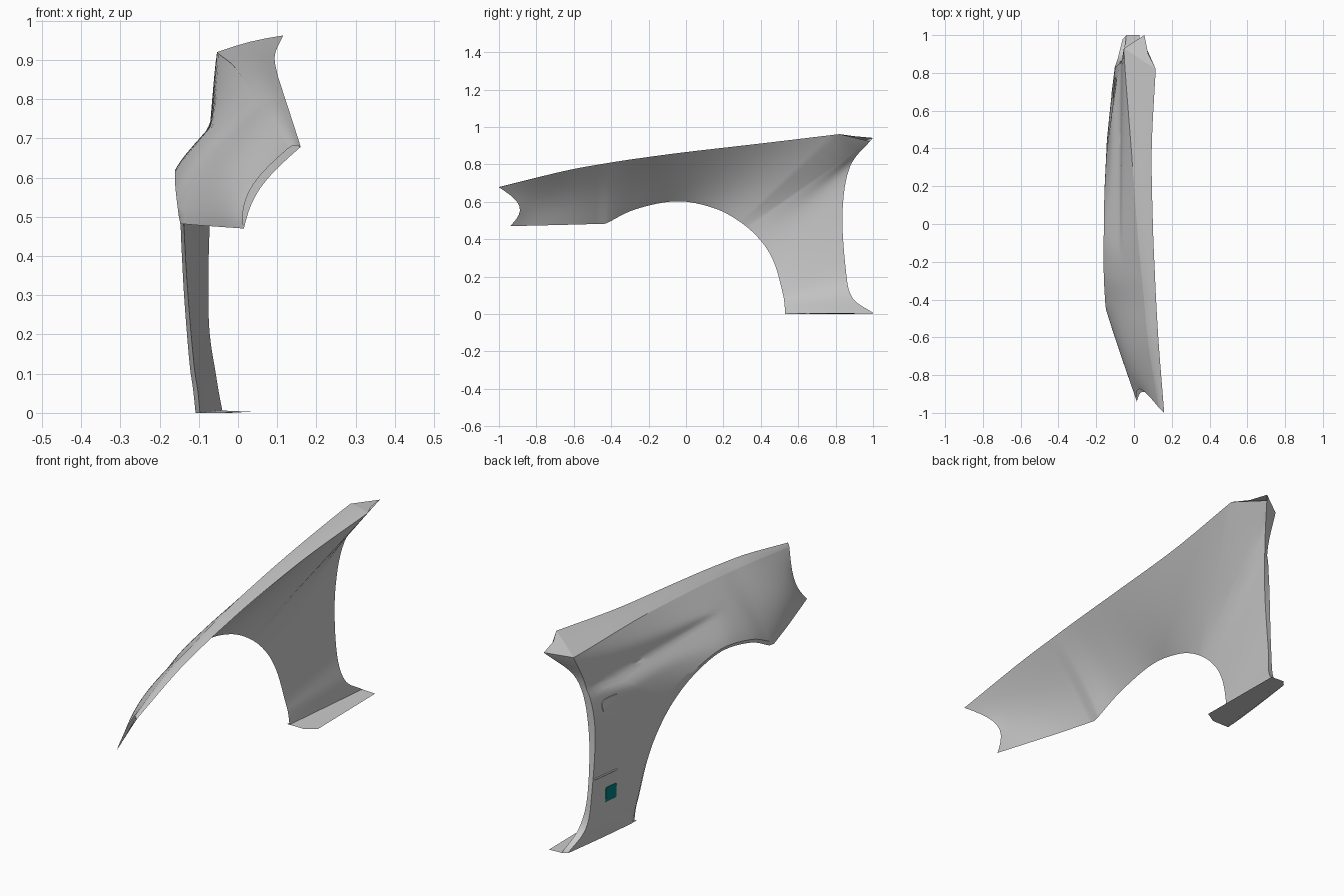
import bpy, bmesh, math
from mathutils import Vector
from mathutils.bvhtree import BVHTree

if "Cube" in bpy.data.objects:
    bpy.data.objects.remove(bpy.data.objects["Cube"])


def spline(pts, c, sharp=()):
    """Catmull-Rom through pts at column position c, with corners at 'sharp'."""
    pts = [Vector(p) for p in pts]
    i = min(int(c), len(pts) - 2)
    t = c - i
    b, d = pts[i], pts[i + 1]
    a = 2 * b - d if i == 0 or i in sharp else pts[i - 1]
    e = 2 * d - b if i + 2 >= len(pts) or i + 1 in sharp else pts[i + 2]
    return 0.5 * (2 * b + (d - a) * t + (2 * a - 5 * b + 4 * d - e) * t * t
                  + (3 * b - a - 3 * d + e) * t ** 3)


def make(name, verts, faces, smooth=True):
    me = bpy.data.meshes.new(name)
    me.from_pydata([tuple(v) for v in verts], [], faces)
    me.update()
    ob = bpy.data.objects.new(name, me)
    bpy.context.collection.objects.link(ob)
    if smooth:
        bpy.ops.object.select_all(action='DESELECT')
        ob.select_set(True)
        bpy.context.view_layer.objects.active = ob
        bpy.ops.object.shade_smooth_by_angle(angle=math.radians(30))
    return ob


def grid(cols, rows, fn, flip=False):
    """Surface fn(column, row) with its normal facing outward."""
    n = len(rows)
    verts = [fn(c, r) for c in cols for r in rows]
    faces = [(i * n + j, i * n + j + 1, (i + 1) * n + j + 1, (i + 1) * n + j)
             for i in range(len(cols) - 1) for j in range(n - 1)]
    return verts, [f[::-1] for f in faces] if flip else faces


# Lower edge (nose bottom, then wheel arch) and matching crease / rear edge
LOWER = [(.015, -.94, .47), (-.085, -.65, .477), (-.156, -.43, .483), (-.166, -.27, .56),
         (-.168, -.05, .603), (-.162, .15, .566), (-.152, .3, .485), (-.146, .41, .38),
         (-.138, .475, .265), (-.125, .515, .12), (-.116, .526, .06), (-.11, .53, 0)]
UPPER = [(.13, -.97, .676), (.078, -.65, .75), (.055, -.42, .788), (.038, -.25, .815),
         (.015, 0, .848), (-.015, .4, .888), (-.058, .93, .92), (-.075, .857, .76),
         (-.1, .833, .55), (-.095, .85, .25), (-.085, .88, .09), (-.06, .98, .002)]
# Inner edges of the hood-side ledge and the door-side return
HOOD = [(.16, -1, .678), (.132, -.65, .765), (.118, -.42, .807), (.11, -.25, .833),
        (.1, 0, .866), (.094, .4, .912), (.115, .82, .962)]
DOOR = [(.055, 1, .942), (-.035, .878, .79), (-.068, .837, .55),
        (-.075, .853, .25), (-.055, .888, .09), (-.04, 1, .006)]
CORNER, ARCH, LIP = 6, 2, .013


def scoop(p, c, t):
    """Headlamp cut-out and full cheek at the nose."""
    bow = math.sin(math.pi * t)
    p.y += .08 * bow * max(0, 1 - c) ** 2
    p.x -= .03 * bow * max(0, 1 - c / 4)
    return p


def side(c, t):
    a, b = spline(LOWER, c, {ARCH}), spline(UPPER, c, {CORNER})
    p = a.lerp(b, t)
    p.x = a.x + (b.x - a.x) * t ** 1.25
    scoop(p, c, t)
    # hollow shoulder above the wheel-arch flare (soft maximum with a limit line)
    lim = -.072 + (p.z - .73) * (.9 if p.z < .73 else .08)
    d = p.x - lim
    p.x = .5 * (p.x + lim + math.sqrt(d * d + .008 ** 2))
    if t == 0 and c >= ARCH:
        p.x += LIP                                 # turned-in arch lip
    return p


def ledge(c, t):
    p = side(c, 1).lerp(spline(HOOD, c), t)
    p.z += .005 * math.sin(math.pi * t)
    return p


def door(c, t):
    return side(c, 1).lerp(spline(DOOR, c - CORNER), t)


def inner(c, t):
    top = spline(HOOD, c) if c <= CORNER else spline(DOOR, c - CORNER)
    return scoop(side(c, 0).lerp(top, t), c, t)


steps = [i / 8 for i in range(89)]
rows = [0, .07] + [.07 + .93 * i / 20 for i in range(1, 21)]

# Outer panel and the inner skin that closes the body
sv, sf = grid(steps, rows, side)
make("outer_panel", sv, sf)
make("inner_skin", *grid(steps, [i / 10 for i in range(11)], inner, True))

# Top ledge beside the hood, with its pointed rear corner
lv, lf = grid([s for s in steps if s <= CORNER], [0, .25, .5, .75, 1], ledge)
n = len(lv)
lv += [Vector(DOOR[0]), Vector((.075, .9, .951))]
lf.append((n - 5, n, n + 1, n - 1, n - 2, n - 3, n - 4))
make("hood_ledge", lv, lf)

# Return flange along the door opening
make("door_flange", *grid([s for s in steps if s >= CORNER], [0, .5, 1], door))

# Flat flange under the sill
sill = [(-.11, .53, 0), (-.02, .53, 0), (.033, .56, .003), (.028, 1, .003),
        (-.04, 1, .006), (-.06, .98, .002)]
make("sill_flange", sill, [tuple(reversed(range(6)))], False)

# Details projected onto the outer panel
tree = BVHTree.FromPolygons(sv, sf)


def on_panel(y, z, lift):
    hit = tree.ray_cast(Vector((-1, y, z)), Vector((1, 0, 0)))[0]
    return Vector(((hit.x if hit else -.11) - lift, y, z))


def patch(name, y, z, w, h, power, lift):
    """Rounded-rectangle plate following the panel."""
    ring = []
    for k in range(32):
        a = 2 * math.pi * (k + .5) / 32
        ca, sa = math.cos(a), math.sin(a)
        ring.append((y + w / 2 * math.copysign(abs(ca) ** power, ca),
                     z + h / 2 * math.copysign(abs(sa) ** power, sa)))
    m = len(ring)
    verts = [on_panel(*q, 0) for q in ring] + [on_panel(*q, lift) for q in ring]
    verts.append(on_panel(y, z, lift))
    faces = []
    for k in range(m):
        j = (k + 1) % m
        faces += [(k, m + k, m + j, j), (m + k, 2 * m, m + j)]
    return make(name, verts, faces)


patch("side_repeater", .72, .636, .11, .06, .5, .004)
plate = patch("side_plate", .725, .21, .07, .07, .12, .002)
mat = bpy.data.materials.new("teal")
mat.diffuse_color = (0, .2, .21, 1)
mat.use_nodes = True
mat.node_tree.nodes["Principled BSDF"].inputs["Base Color"].default_value = mat.diffuse_color
plate.data.materials.append(mat)

# Thin raised swage line running in from the door edge
make("swage_line", *grid([.69 + .018 * i for i in range(9)], [-1, 0, 1],
     lambda y, r: on_panel(min(y, .833), .31 + .004 * r, .003 * (1 - abs(r)))))
